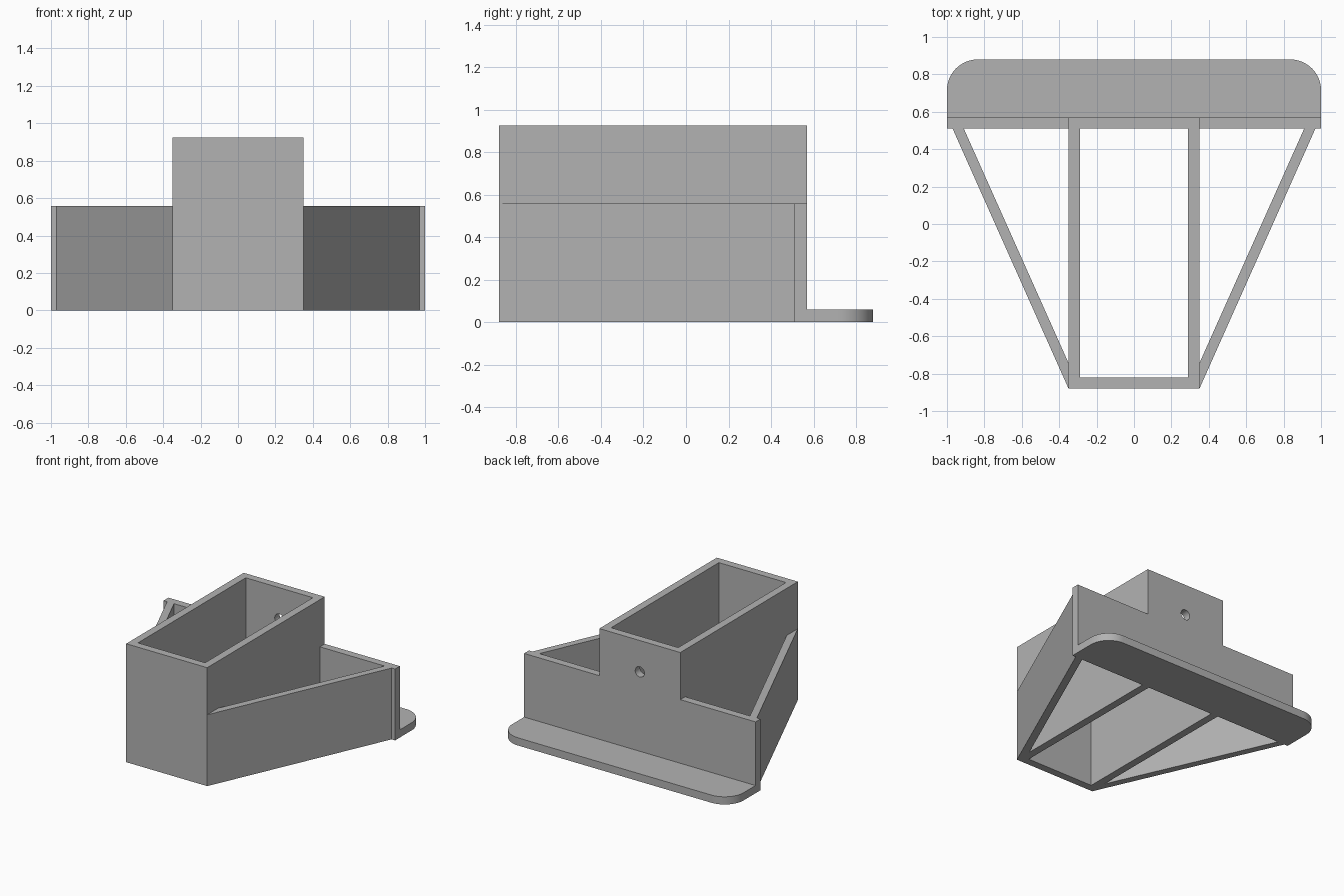
import bpy
import bmesh
from math import sin, cos, pi, radians
from mathutils import Vector

default = bpy.data.objects.get("Cube")
if default:
    bpy.data.objects.remove(default, do_unlink=True)

# Main dimensions
WALL = 0.06
HALF_W = 0.35                        # half width of the centre box
FRONT, BACK = -0.88, 0.57            # centre box front and back faces
INNER_BACK = BACK - WALL
TALL, LOW = 0.925, 0.557             # box and wing heights
FLANGE_END, FLANGE_R = 0.88, 0.165

grey = bpy.data.materials.new("plain grey")
grey.use_nodes = True
colour = (0.45, 0.45, 0.45, 1)
grey.diffuse_color = colour
grey.node_tree.nodes["Principled BSDF"].inputs["Base Color"].default_value = colour


def prism(name, points, offset):
    """Extrude a closed outline of 3D points along an offset."""
    bm = bmesh.new()
    face = bm.faces.new([bm.verts.new(p) for p in points])
    result = bmesh.ops.extrude_face_region(bm, geom=[face])
    moved = [v for v in result["geom"] if isinstance(v, bmesh.types.BMVert)]
    bmesh.ops.translate(bm, verts=moved, vec=Vector(offset))
    bmesh.ops.recalc_face_normals(bm, faces=bm.faces)
    mesh = bpy.data.meshes.new(name)
    bm.to_mesh(mesh)
    bm.free()
    mesh.materials.append(grey)
    obj = bpy.data.objects.new(name, mesh)
    bpy.context.collection.objects.link(obj)
    return obj


def upright(name, outline, height):
    return prism(name, [(x, y, 0) for x, y in outline], (0, 0, height))


def mirrored(half):
    """Complete a right-hand outline with its mirror image."""
    return half + [(-x, y) for x, y in reversed(half)]


def smooth(obj):
    bpy.ops.object.select_all(action="DESELECT")
    obj.select_set(True)
    bpy.context.view_layer.objects.active = obj
    bpy.ops.object.shade_smooth_by_angle(angle=radians(30))


# Centre box: three walls, open at top and bottom
inner = HALF_W - WALL
upright("centre_box", mirrored([(HALF_W, FRONT), (HALF_W, INNER_BACK),
                                (inner, INNER_BACK), (inner, FRONT + WALL)]), TALL)

# Slanted wing walls
slope = 0.62 / (INNER_BACK - FRONT)
for side, label in ((1, "left"), (-1, "right")):
    outline = [(HALF_W, FRONT), (0.97, INNER_BACK),
               (0.97 - WALL, INNER_BACK), (HALF_W, FRONT + WALL / slope + 0.002)]
    upright(label + "_wing_wall", [(side * x, y) for x, y in outline], LOW)

# Stepped back wall
steps = mirrored([(1, 0), (1, LOW), (HALF_W, LOW), (HALF_W, TALL)])
back_wall = prism("back_wall", [(x, INNER_BACK, z) for x, z in steps], (0, WALL, 0))

# Round screw hole through the back wall
ring = [(0.04 * cos(i * pi / 16), 0.4, 0.68 + 0.04 * sin(i * pi / 16)) for i in range(32)]
cutter = prism("hole_cutter", ring, (0, 0.4, 0))
cutter.hide_render = True
cut = back_wall.modifiers.new("screw hole", "BOOLEAN")
cut.operation = "DIFFERENCE"
cut.solver = "EXACT"
cut.object = cutter
bpy.context.view_layer.objects.active = back_wall
bpy.ops.object.modifier_apply(modifier=cut.name)
bpy.data.objects.remove(cutter, do_unlink=True)
smooth(back_wall)

# Mounting flange with rounded back corners
corner = [(1 - FLANGE_R + FLANGE_R * cos(i * pi / 24),
           FLANGE_END - FLANGE_R + FLANGE_R * sin(i * pi / 24)) for i in range(13)]
flange = upright("mounting_flange", mirrored([(1, BACK)] + corner), WALL)
smooth(flange)
